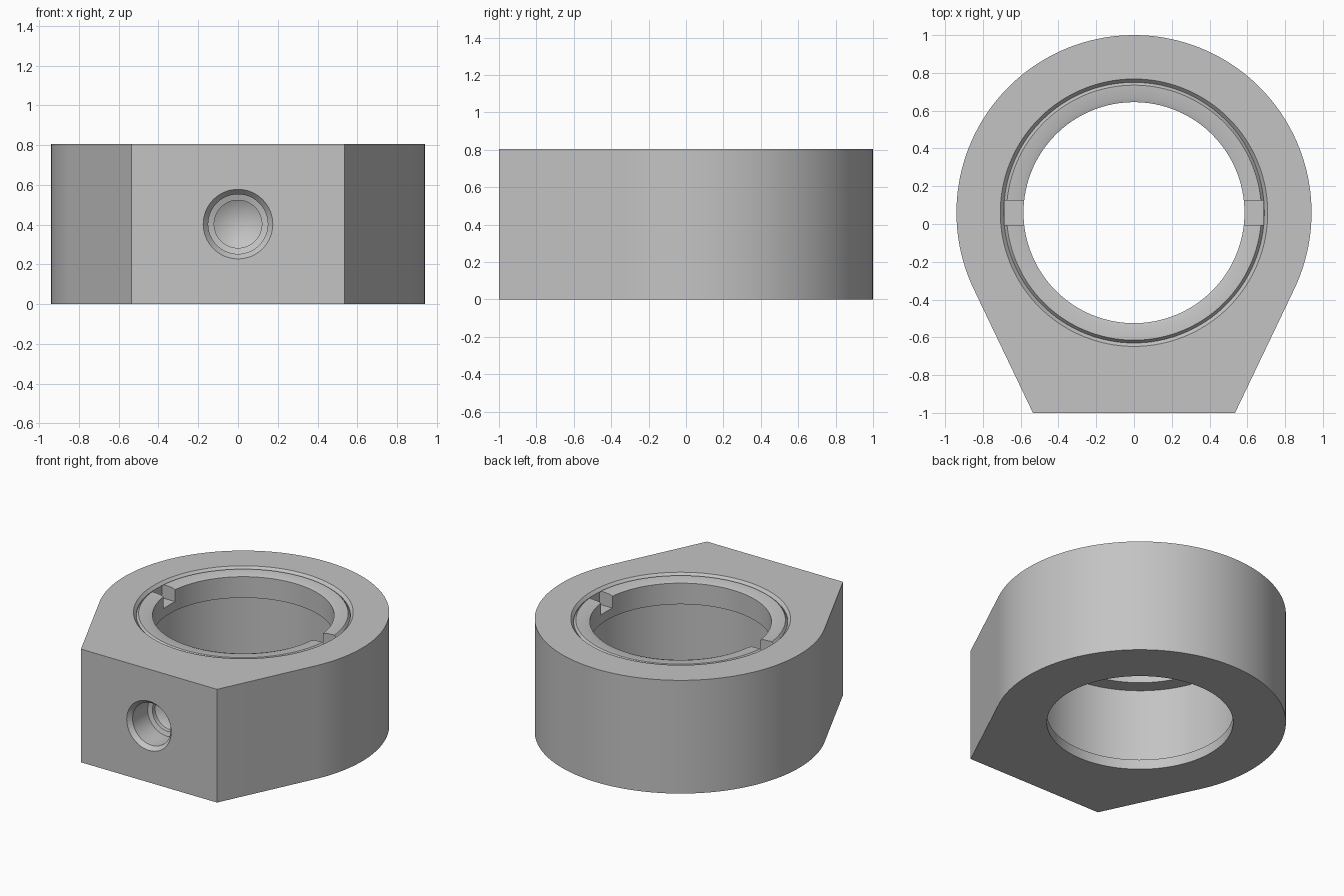
import bpy, bmesh, math
from mathutils import Matrix, Vector

if "Cube" in bpy.data.objects:
    bpy.data.objects.remove(bpy.data.objects["Cube"], do_unlink=True)

CY = 0.06            # bore centre along y
R = 0.94             # outer radius
H = 0.805            # height
FLAT = 0.535         # half width of the front flat

steel = bpy.data.materials.new("steel grey")
steel.use_nodes = True
grey = (0.55, 0.55, 0.55, 1)
steel.diffuse_color = grey
steel.node_tree.nodes["Principled BSDF"].inputs["Base Color"].default_value = grey


def make(name, bm):
    bmesh.ops.recalc_face_normals(bm, faces=bm.faces)
    mesh = bpy.data.meshes.new(name)
    bm.to_mesh(mesh)
    bm.free()
    mesh.materials.append(steel)
    obj = bpy.data.objects.new(name, mesh)
    bpy.context.collection.objects.link(obj)
    return obj


def lathe(name, profile, matrix, closed=False, steps=128):
    """Revolve (radius, height) points around z, then place the result."""
    bm = bmesh.new()
    verts = [bm.verts.new((r, 0, z)) for r, z in profile]
    pairs = list(zip(verts, verts[1:] + verts[:1]))
    edges = [bm.edges.new(p) for p in (pairs if closed else pairs[:-1])]
    bmesh.ops.spin(bm, geom=verts + edges, cent=(0, 0, 0), axis=(0, 0, 1),
                   angle=math.tau, steps=steps, use_duplicate=False)
    bmesh.ops.remove_doubles(bm, verts=bm.verts, dist=1e-5)
    bm.transform(matrix)
    return make(name, bm)


def cut(target, cutter):
    mod = target.modifiers.new("cut", 'BOOLEAN')
    mod.operation = 'DIFFERENCE'
    mod.solver = 'EXACT'
    mod.object = cutter
    bpy.context.view_layer.objects.active = target
    bpy.ops.object.modifier_apply(modifier=mod.name)
    bpy.data.objects.remove(cutter, do_unlink=True)


# Housing: round back with straight sides tangent to the arc, flat front
corner = Vector((FLAT, -1 - CY))
start = math.atan2(corner.y, corner.x) + math.acos(R / corner.length)
end = math.pi - start
n = 128
outline = [(-FLAT, -1), (FLAT, -1)]
for i in range(n + 1):
    a = start + (end - start) * i / n
    outline.append((R * math.cos(a), CY + R * math.sin(a)))
bm = bmesh.new()
base = bm.faces.new([bm.verts.new((x, y, 0)) for x, y in outline])
top = bmesh.ops.extrude_face_region(bm, geom=[base])["geom"]
bmesh.ops.translate(bm, vec=(0, 0, H),
                    verts=[v for v in top if isinstance(v, bmesh.types.BMVert)])
housing = make("housing", bm)

# Stepped bore with a bottom lip and a chamfered mouth
at_bore = Matrix.Translation((0, CY, 0))
cut(housing, lathe("bore_cutter", [
    (0, -0.1), (0.60, -0.1), (0.60, 0.07), (0.69, 0.07),
    (0.69, 0.785), (0.708, H), (0.708, 0.9), (0, 0.9)], at_bore))

# Blind hole in the front flat: chamfer, straight wall, step, drill point
into_front = Matrix.Translation((0, -1, H / 2)) @ Matrix.Rotation(-math.pi / 2, 4, 'X')
cut(housing, lathe("hole_cutter", [
    (0, -0.1), (0.175, -0.1), (0.175, 0), (0.15, 0.03), (0.15, 0.2),
    (0.12, 0.21), (0.12, 0.24), (0, 0.31)], into_front, steps=64))

# Retaining ring with two spanner slots
ring = lathe("retaining_ring", [
    (0.585, 0.635), (0.692, 0.635), (0.692, 0.775), (0.675, 0.797),
    (0.61, 0.793), (0.585, 0.785)], at_bore, closed=True)
bm = bmesh.new()
bmesh.ops.create_cube(bm, size=1, matrix=Matrix.Translation((0, CY, 0.8))
                      @ Matrix.Diagonal((1.37, 0.13, 0.2, 1)))
cut(ring, make("slot_cutter", bm))

# Smooth round walls, sharp corners
for obj in (housing, ring):
    bpy.ops.object.select_all(action='DESELECT')
    obj.select_set(True)
    bpy.context.view_layer.objects.active = obj
    bpy.ops.object.shade_smooth_by_angle(angle=math.radians(25))
